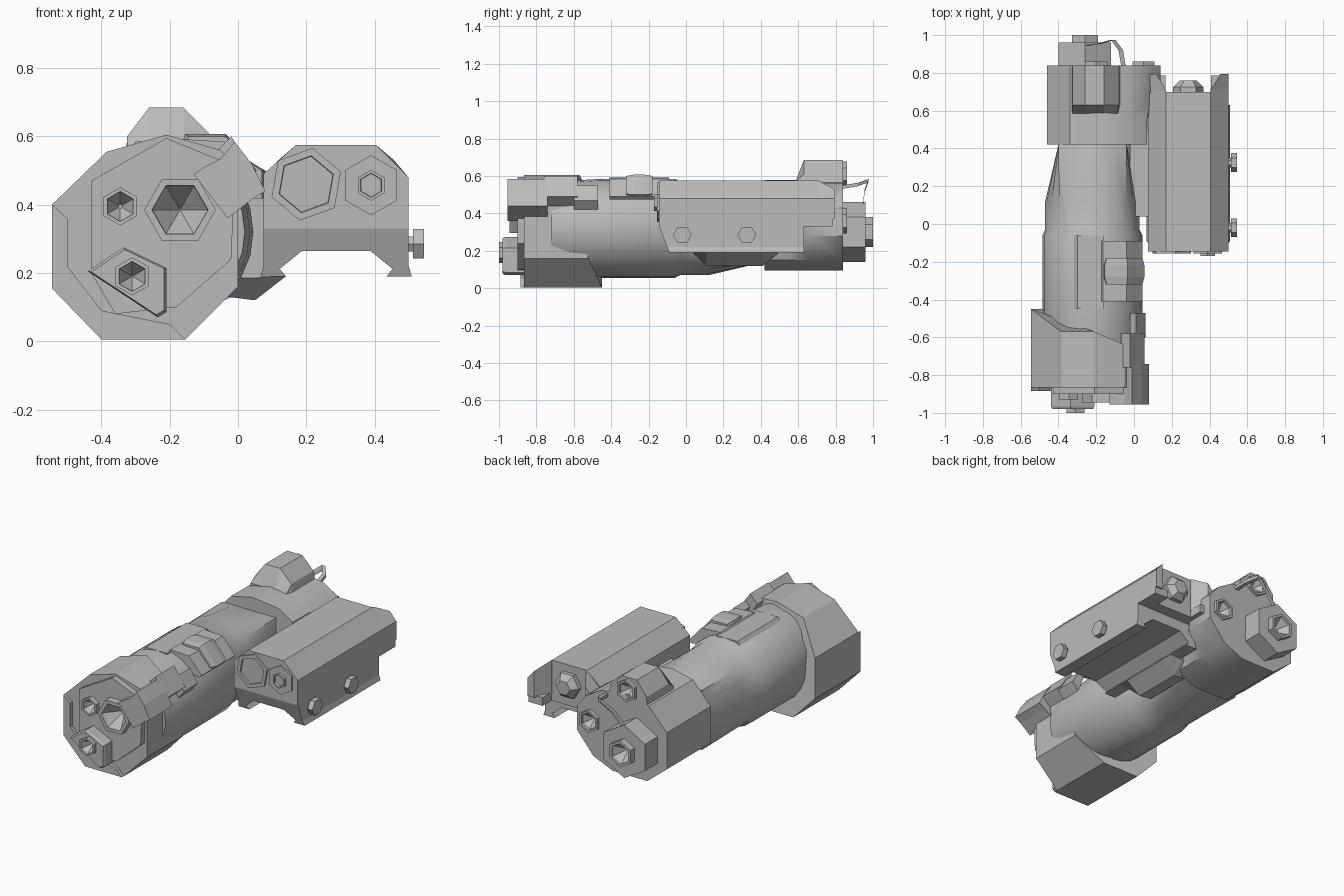
import bpy, bmesh, math
from mathutils import Vector

grey = bpy.data.materials.new("grey_casing")
grey.diffuse_color = (0.5, 0.5, 0.5, 1)


def finish(name, bm, smooth=None):
    bmesh.ops.recalc_face_normals(bm, faces=bm.faces)
    me = bpy.data.meshes.new(name)
    bm.to_mesh(me)
    bm.free()
    me.materials.append(grey)
    ob = bpy.data.objects.new(name, me)
    bpy.context.collection.objects.link(ob)
    if smooth:
        bpy.ops.object.select_all(action='DESELECT')
        ob.select_set(True)
        bpy.context.view_layer.objects.active = ob
        bpy.ops.object.shade_smooth_by_angle(angle=math.radians(smooth))
    return ob


def loft(name, rings, smooth=None):
    """Skin rings of (x, y, z) points and cap both ends."""
    bm = bmesh.new()
    vs = [[bm.verts.new(p) for p in r] for r in rings]
    n = len(vs[0])
    for a, b in zip(vs, vs[1:]):
        for i in range(n):
            j = (i + 1) % n
            bm.faces.new((a[i], a[j], b[j], b[i]))
    bm.faces.new(vs[0])
    bm.faces.new(vs[-1])
    return finish(name, bm, smooth)


def at_y(pts, y):
    return [(x, y, z) for x, z in pts]


def prism(name, pts, y0, y1, smooth=None):
    return loft(name, [at_y(pts, y0), at_y(pts, y1)], smooth)


def ngon(cx, cz, r, n=6, rot=0.0):
    return [(cx + r * math.cos(math.radians(rot) + 2 * math.pi * i / n),
             cz + r * math.sin(math.radians(rot) + 2 * math.pi * i / n)) for i in range(n)]


def scaled(pts, s, cx, cz):
    return [(cx + (x - cx) * s, cz + (z - cz) * s) for x, z in pts]


def socket(name, x, z, r, base, face, depth, hosts, rot=30):
    """Six-sided lens rim with a conical recess cut into it and its hosts."""
    rim = prism(name, ngon(x, z, r, 6, rot), base, face)
    d = 1 if face < base else -1
    cut = loft(name + "_cutter", [at_y(ngon(x, z, r * 0.8, 6, rot), face - d * 0.01),
                                  at_y(ngon(x, z, r * 0.76, 6, rot), face + d * 0.015),
                                  at_y(ngon(x, z, 0.003, 6, rot), face + d * depth)])
    cut.hide_render = True
    cut.hide_viewport = True
    for ob in [rim] + hosts:
        m = ob.modifiers.new("recess", 'BOOLEAN')
        m.operation = 'DIFFERENCE'
        m.object = cut


# Main tube, tapering from round to square at the neck
CX, CZ, N = -0.22, 0.32, 24
rings = []
for y, r in ((-0.72, 0.24), (-0.62, 0.255), (-0.45, 0.265), (-0.06, 0.265),
             (-0.03, 0.25), (0.12, 0.25)):
    rings.append(at_y(ngon(CX, CZ, r, N), y))
square = []
for i in range(N):
    a = 2 * math.pi * i / N
    r = 0.18 / max(abs(math.cos(a)), abs(math.sin(a)))
    square.append((CX + r * math.cos(a), 0.42, CZ + r * math.sin(a)))
rings.append(square)
loft("main_tube", rings, 32)

# Front shroud with a slanted rear edge
edge = [(-0.545, 0.40, -0.45), (-0.385, 0.555, -0.57), (-0.21, 0.605, -0.57),
        (-0.05, 0.56, -0.64), (0, 0.5, -0.68), (0, 0.16, -0.52), (-0.155, 0.005, -0.45),
        (-0.40, 0.005, -0.45), (-0.545, 0.155, -0.45)]
shroud = loft("front_shroud", [[(x, -0.865, z) for x, z, y in edge],
                               [(x, y, z) for x, z, y in edge]])
panel = [(-0.43, 0.47), (-0.21, 0.595), (-0.05, 0.53), (-0.01, 0.46), (-0.02, 0.24),
         (-0.18, 0.10), (-0.36, 0.08), (-0.43, 0.2)]
plate = prism("front_plate", panel, -0.85, -0.90)
prism("side_lip", [(-0.545, 0.40), (-0.50, 0.36), (-0.50, 0.22), (-0.40, 0.09),
                   (-0.20, 0.05), (-0.155, 0.005), (-0.40, 0.005), (-0.545, 0.155)], -0.85, -0.885)

# Front lenses and the lower projecting lens housing
socket("large_lens", -0.17, 0.385, 0.105, -0.85, -0.945, 0.11, [plate, shroud], 0)
socket("small_lens", -0.345, 0.395, 0.056, -0.85, -0.93, 0.07, [plate])
house = [(-0.335, 0.275), (-0.21, 0.215), (-0.21, 0.085), (-0.235, 0.07), (-0.44, 0.205)]
housing = loft("lower_housing", [at_y(house, -0.85), at_y(house, -0.965),
                                 at_y(scaled(house, 0.93, -0.3, 0.18), -0.98)])
socket("lower_lens", -0.31, 0.19, 0.056, -0.93, -1.0, 0.07, [housing])

# Tilted emitter block on the upper right of the shroud
block = [(-0.13, 0.49), (-0.09, 0.515), (-0.05, 0.535), (-0.01, 0.585), (0.04, 0.52),
         (0.08, 0.44), (0.04, 0.415), (-0.03, 0.36)]
prism("emitter_block", block, -0.955, -0.74)
prism("emitter_rail", [(-0.07, 0.55), (-0.02, 0.60), (0.055, 0.49), (0.0, 0.44)], -0.76, -0.58)
prism("side_rail", [(-0.02, 0.52), (0.01, 0.55), (0.06, 0.47), (0.02, 0.42)], -0.60, -0.47)

# Switch clip wrapped over the tube
clip = [(-0.175, 0.58), (-0.165, 0.592), (-0.04, 0.585), (0.045, 0.49), (0.03, 0.475), (-0.1, 0.5)]
prism("switch_clip", clip, -0.41, -0.09)
bump = [(-0.165, 0.575), (-0.155, 0.607), (-0.035, 0.607), (0.055, 0.50), (0.03, 0.48)]
loft("switch_bump", [at_y(scaled(bump, 0.9, -0.05, 0.54), -0.32), at_y(bump, -0.28),
                     at_y(bump, -0.22), at_y(scaled(bump, 0.9, -0.05, 0.54), -0.18)])
prism("body_step", [(-0.32, 0.56), (-0.30, 0.585), (-0.16, 0.585), (-0.16, 0.55)], -0.45, -0.06, 30)

# Rear collar and its raised top
collar = [(-0.46, 0.2), (-0.46, 0.42), (-0.34, 0.55), (-0.2, 0.58), (-0.02, 0.56), (0.08, 0.50),
          (0.14, 0.43), (0.14, 0.28), (0.03, 0.15), (-0.1, 0.095), (-0.33, 0.095)]
near = [(min(x, 0.07), z) for x, z in collar]
rear = loft("rear_collar", [at_y(near, 0.42), at_y(near, 0.56), at_y(collar, 0.66),
                            at_y(collar, 0.84)], 35)
hump = [(-0.33, 0.50), (-0.325, 0.60), (-0.26, 0.685), (-0.16, 0.685), (-0.085, 0.61), (-0.06, 0.50)]
crest = loft("collar_crest", [at_y([(x, min(z, 0.57)) for x, z in hump], 0.585),
                              at_y(hump, 0.63), at_y(hump, 0.84)])

# Rear eyepiece and small rear lenses
eye = ngon(-0.26, 0.30, 0.16, 6, 30)
eyebox = prism("eyepiece_box", eye, 0.82, 0.96)
socket("eyepiece_lens", -0.26, 0.30, 0.08, 0.94, 1.0, 0.08, [eyebox], 30)
socket("rear_top_lens", -0.20, 0.61, 0.068, 0.82, 0.86, 0.06, [crest], 30)
socket("rear_side_lens", 0.05, 0.36, 0.068, 0.82, 0.86, 0.06, [rear], 30)

# Thin strap looping behind the collar
path = [(-0.055, 0.83, 0.54), (-0.07, 0.92, 0.555), (-0.11, 0.975, 0.575),
        (-0.18, 0.955, 0.52), (-0.25, 0.945, 0.44)]
loft("rear_strap", [[(x + dx, y, z + dz) for dx, dz in
                     ((-0.012, -0.009), (0.012, -0.009), (0.012, 0.009), (-0.012, 0.009))]
                    for x, y, z in path])

# Side unit: octagonal case, with two long cheeks at the rear
case = [(0.075, 0.33), (0.075, 0.49), (0.17, 0.575), (0.405, 0.575), (0.50, 0.48), (0.50, 0.33)]
unit = prism("side_case", case, -0.145, 0.70)
for side in (-1, 1):
    def mx(u):
        return 0.2875 + side * u
    # rear cheek, tapering to its tip
    cheek = [(0.2125, 0.37), (0.2125, 0.48), (0.1175, 0.575), (0.1175, 0.37)]
    tip = [(0.2125, 0.37), (0.2125, 0.48), (0.17, 0.53), (0.17, 0.37)]
    loft("rear_cheek", [[(mx(u), 0.69, z) for u, z in cheek],
                        [(mx(u), 0.71, z) for u, z in cheek],
                        [(mx(u), 0.795, z) for u, z in tip]])
    # clamp jaw with a dovetail hook
    jaw = [(0.10, 0.335), (0.10, 0.265), (0.165, 0.212), (0.148, 0.19), (0.222, 0.19),
           (0.2125, 0.22), (0.2125, 0.335)]
    loft("clamp_jaw", [[(mx(u), -0.145 + (0.335 - z) * 0.38, z) for u, z in jaw],
                       [(mx(u), 0.63, z) for u, z in jaw]])
    prism("jaw_tail", [(mx(u), z) for u, z in
                       ((0.12, 0.38), (0.2125, 0.38), (0.2125, 0.33), (0.12, 0.33))], 0.62, 0.785)
loft("clamp_roof", [[(x, -0.145 + (0.335 - z) * 0.38, z) for x, z in
                     ((0.15, 0.335), (0.43, 0.335), (0.43, 0.265), (0.15, 0.265))],
                    at_y([(0.15, 0.335), (0.43, 0.335), (0.43, 0.265), (0.15, 0.265)], 0.63)])

# Side unit lenses, rear knob and side bolts
socket("case_lens", 0.20, 0.46, 0.108, -0.13, -0.155, 0.03, [], 20)
prism("case_cap", ngon(0.39, 0.457, 0.088, 6, 30), -0.13, -0.155)
socket("case_cap_bolt", 0.39, 0.457, 0.045, -0.14, -0.17, 0.03, [], 30)
loft("rear_knob", [at_y(ngon(0.2875, 0.46, 0.08, 6, 0), 0.69),
                   at_y(ngon(0.2875, 0.46, 0.08, 6, 0), 0.725),
                   at_y(ngon(0.2875, 0.46, 0.045, 6, 0), 0.76)])
for y in (-0.02, 0.325):
    def hexagon(x, r):
        return [(x, y + u, 0.285 + v) for u, v in ngon(0, 0, r)]
    loft("clamp_bolt", [hexagon(0.49, 0.025), hexagon(0.513, 0.025), hexagon(0.513, 0.05),
                        hexagon(0.545, 0.05)])

# Bracket joining the tube to the side unit
arm = [(-0.06, 0.22), (-0.03, 0.13), (0.05, 0.12), (0.14, 0.19), (0.10, 0.24), (0.10, 0.42), (-0.02, 0.42)]
arm_end = [(x, max(z, 0.185)) for x, z in arm]
loft("joining_bracket", [at_y(arm_end, 0.04), at_y(arm, 0.11), at_y(arm, 0.41), at_y(arm_end, 0.49)])
